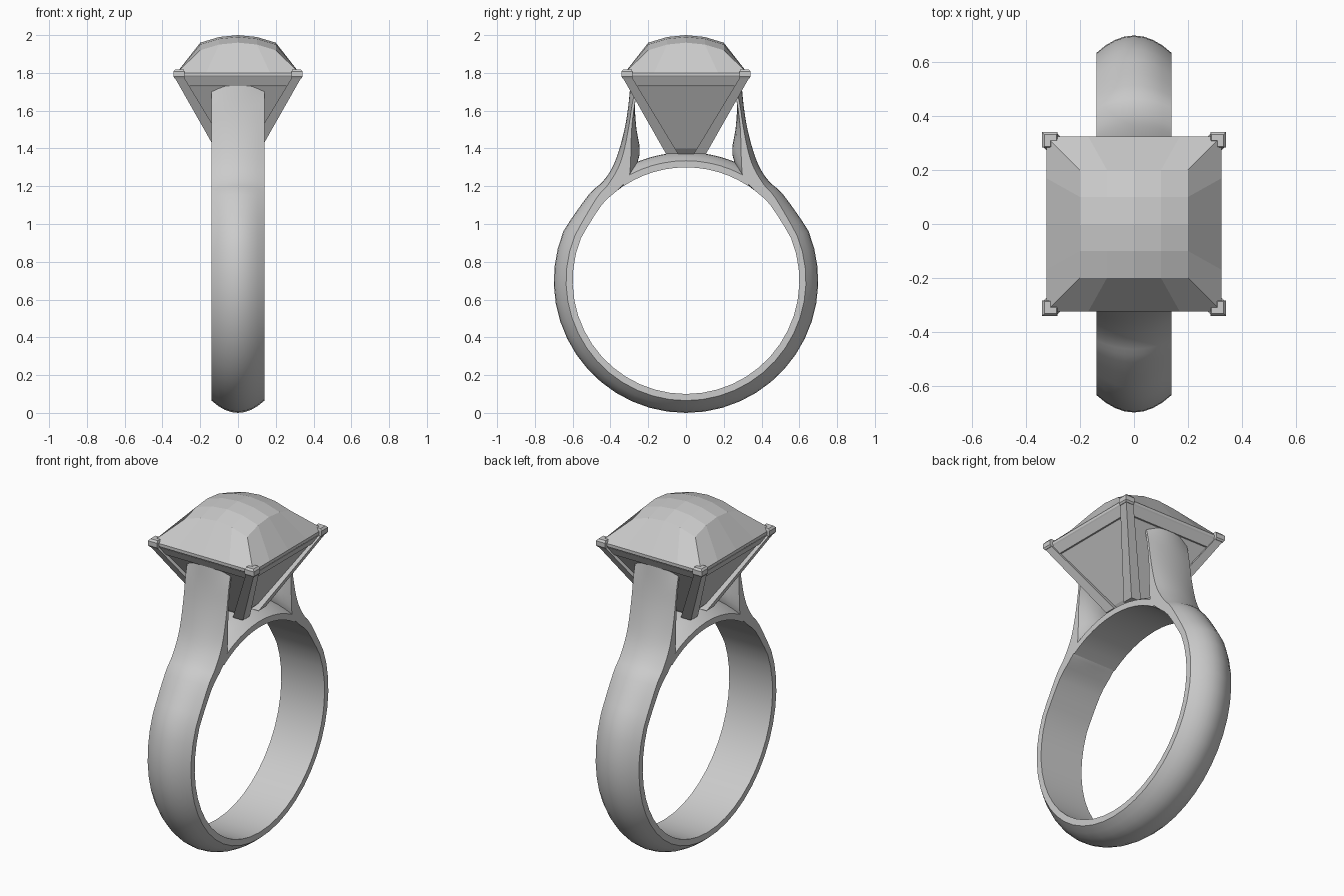
import bpy, bmesh, math

if "Cube" in bpy.data.objects:
    bpy.data.objects.remove(bpy.data.objects["Cube"])

W = 0.14      # half width of the band
CZ = 0.70     # height of the ring centre


def make(name, verts, faces, smooth=False):
    me = bpy.data.meshes.new(name)
    me.from_pydata(verts, [], faces)
    bm = bmesh.new()
    bm.from_mesh(me)
    bmesh.ops.recalc_face_normals(bm, faces=bm.faces)
    bm.to_mesh(me)
    bm.free()
    ob = bpy.data.objects.new(name, me)
    bpy.context.collection.objects.link(ob)
    if smooth:
        bpy.ops.object.select_all(action='DESELECT')
        ob.select_set(True)
        bpy.context.view_layer.objects.active = ob
        bpy.ops.object.shade_smooth_by_angle(angle=math.radians(35))
    return ob


def loft(name, rings, closed=False, smooth=False):
    n, m = len(rings[0]), len(rings)
    verts = [p for r in rings for p in r]
    faces = []
    for i in range(m if closed else m - 1):
        a, b = i * n, ((i + 1) % m) * n
        faces += [(a + j, a + (j + 1) % n, b + (j + 1) % n, b + j) for j in range(n)]
    if not closed:
        faces += [tuple(range(n)), tuple(range((m - 1) * n, m * n))]
    return make(name, verts, faces, smooth)


# A station holds (y, z) of: inner edge, inner centre, outer edge, outer centre
def section(s):
    us = [-1, -0.75, -0.5, -0.25, 0, 0.25, 0.5, 0.75, 1]
    pts = []
    for k, order in ((4, us), (0, us[::-1])):
        for u in order:
            t = 1 - u * u
            pts.append((u * W, s[k] + (s[k + 2] - s[k]) * t,
                        s[k + 1] + (s[k + 3] - s[k + 1]) * t))
    return pts


def arc(deg, ri, re, ro):
    c, s = math.cos(math.radians(deg)), math.sin(math.radians(deg))
    return [v for r in (ri, ri, re, ro) for v in (r * c, CZ + r * s)]


def spline(pts, sub):
    out = []
    for i in range(1, len(pts) - 2):
        for j in range(sub):
            t = j / sub
            out.append([0.5 * (2 * b + (c - a) * t + (2 * a - 5 * b + 4 * c - d) * t * t
                               + (3 * b - a - 3 * c + d) * t ** 3)
                        for a, b, c, d in zip(*pts[i - 1:i + 3])])
    return out + [pts[-2]]


# Band: round hoop rising into two shoulders
hoop = [arc(-90 + 8 * i, 0.60, 0.635, 0.70) for i in range(15)]
shoulder = [
    hoop[-2], hoop[-1],
    [0.446, 1.101, 0.446, 1.101, 0.475, 1.135, 0.515, 1.155],
    [0.369, 1.173, 0.369, 1.173, 0.415, 1.205, 0.445, 1.22],
    [0.31, 1.235, 0.30, 1.235, 0.36, 1.295, 0.395, 1.29],
    [0.295, 1.30, 0.245, 1.37, 0.328, 1.39, 0.358, 1.38],
    [0.288, 1.50, 0.262, 1.50, 0.302, 1.52, 0.326, 1.50],
    [0.272, 1.63, 0.270, 1.62, 0.284, 1.64, 0.306, 1.62],
    [0.255, 1.72, 0.262, 1.72, 0.262, 1.73, 0.295, 1.735],
]
shoulder.append(shoulder[-1])
half = hoop[:-1] + spline(shoulder, 3)
flip = [[-v if k % 2 == 0 else v for k, v in enumerate(s)] for s in half[:0:-1]]
loft("band", [section(s) for s in flip + half], smooth=True)

# Bridge over the finger, under the stone
loft("bridge", [section(arc(57 + 5.5 * i, 0.60, 0.635, 0.68)) for i in range(13)], smooth=True)

# Stone: pillow-shaped faceted crown
GR = 0.325
inner = [-0.2, -0.1, 0, 0.1, 0.2]
outer = [-GR, -0.17, 0, 0.17, GR]
verts = [(x, y, 2 - x * x - y * y) for y in inner for x in inner]
faces = [(r * 5 + c, r * 5 + c + 1, r * 5 + c + 6, r * 5 + c + 5)
         for r in range(4) for c in range(4)]
loop = ([(0, c) for c in range(4)] + [(r, 4) for r in range(4)]
        + [(4, c) for c in range(4, 0, -1)] + [(r, 0) for r in range(4, 0, -1)])
edge = [r * 5 + c for r, c in loop]
n = len(loop)
# girdle and stepped pavilion below it
steps = [(1.0, 1.80), (1.0, 1.785), (0.875, 1.725), (0.27, 1.40), (0.17, 1.37)]
prev = edge
for f, z in steps:
    base = len(verts)
    verts += [(outer[c] * f, outer[r] * f, z) for r, c in loop]
    cur = list(range(base, base + n))
    faces += [(prev[i], prev[(i + 1) % n], cur[(i + 1) % n], cur[i]) for i in range(n)]
    prev = cur
faces.append(tuple(prev))
make("stone", verts, faces)


# Rail frame just beneath the girdle
def square(h, z):
    return [(-h, -h, z), (h, -h, z), (h, h, z), (-h, h, z)]


loft("rail", [square(0.322, 1.777), square(0.297, 1.73),
              square(0.265, 1.73), square(0.285, 1.777)], closed=True)

# Four prongs with claw tips at the corners
for sx, sy, tag in ((-1, -1, "front_left"), (1, -1, "front_right"),
                    (1, 1, "back_right"), (-1, 1, "back_left")):
    def corner(o, i, z):
        return [(sx * x, sy * y, z) for x, y in ((o, o), (i, o), (i, i), (o, i))]

    loft("prong_" + tag, [corner(0.105, 0.04, 1.37), corner(0.335, 0.285, 1.775)])

    # L-shaped claw hugging the corner of the stone
    def claw(o, t, i, z):
        return [(sx * x, sy * y, z) for x, y in
                ((o, o), (i, o), (i, t), (t, t), (t, i), (o, i))]

    loft("claw_" + tag, [claw(0.335, 0.305, 0.285, 1.77), claw(0.342, 0.305, 0.283, 1.78),
                         claw(0.342, 0.305, 0.283, 1.807), claw(0.333, 0.31, 0.287, 1.818)])
